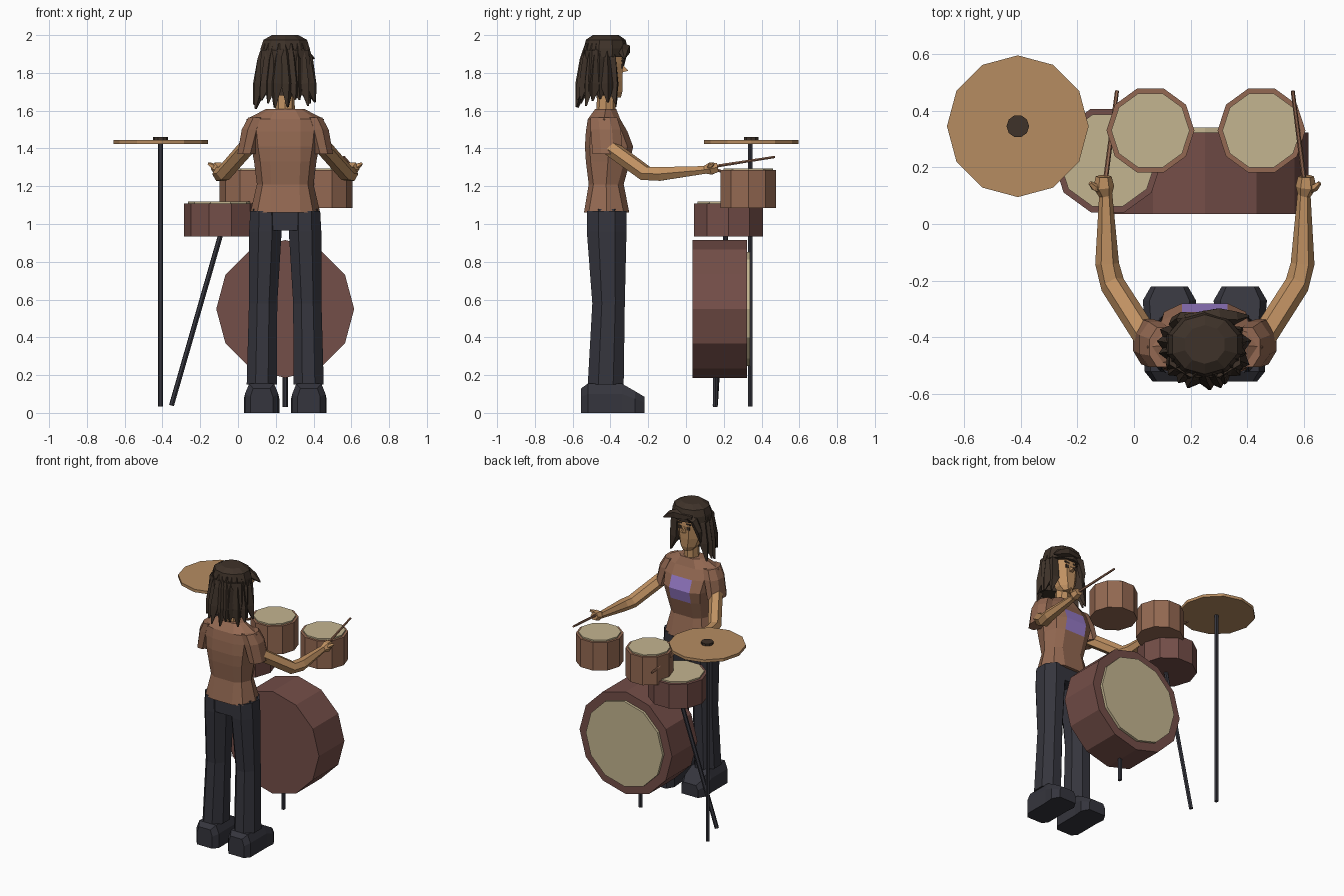
import bpy, bmesh, math, random
from mathutils import Vector

if "Cube" in bpy.data.objects:
    bpy.data.objects.remove(bpy.data.objects["Cube"])

random.seed(4)
CX = 0.25  # centre line of the drummer and bass drum


def material(name, r, g, b):
    m = bpy.data.materials.new(name)
    lin = [((c / 255 + 0.055) / 1.055) ** 2.4 for c in (r, g, b)]
    m.diffuse_color = (*lin, 1)
    m.use_nodes = True
    m.node_tree.nodes["Principled BSDF"].inputs["Base Color"].default_value = m.diffuse_color
    return m


MAROON = material("maroon shell", 116, 78, 72)
BROWN = material("brown", 148, 105, 82)
CREAM = material("cream drum head", 196, 181, 144)
BRASS = material("brass", 182, 140, 97)
SKIN = material("skin", 192, 145, 98)
HAIR = material("dark brown hair", 62, 50, 41)
DARK = material("charcoal cloth", 53, 53, 61)
PURPLE = material("purple print", 150, 122, 198)


def loft(name, rings, mat):
    """Skin a list of equal-length point rings and cap both ends."""
    bm = bmesh.new()
    vs = [[bm.verts.new(p) for p in r] for r in rings]
    n = len(vs[0])
    for a, b in zip(vs, vs[1:]):
        for i in range(n):
            j = (i + 1) % n
            bm.faces.new((a[i], a[j], b[j], b[i]))
    bm.faces.new(vs[0])
    bm.faces.new(vs[-1])
    bmesh.ops.recalc_face_normals(bm, faces=bm.faces)
    me = bpy.data.meshes.new(name)
    bm.to_mesh(me)
    bm.free()
    me.materials.append(mat)
    ob = bpy.data.objects.new(name, me)
    bpy.context.collection.objects.link(ob)
    return ob


def oval(x, y, z, rx, ry, n=8):
    """Horizontal ring with flat sides touching rx and ry."""
    k = 1 / math.cos(math.pi / n)
    return [(x + rx * k * math.cos(math.tau * (i + .5) / n),
             y + ry * k * math.sin(math.tau * (i + .5) / n), z) for i in range(n)]


def tube(name, pts, radii, n, mat):
    """Round tube of n sides along a path, one radius per point."""
    pts = [Vector(p) for p in pts]
    rings = []
    for i, p in enumerate(pts):
        d = (pts[min(i + 1, len(pts) - 1)] - pts[max(i - 1, 0)]).normalized()
        u = d.cross(Vector((0, 0, 1)))
        u = u.normalized() if u.length > 1e-3 else Vector((1, 0, 0))
        v = d.cross(u)
        rings.append([p + radii[i] * (u * math.cos(math.tau * k / n) + v * math.sin(math.tau * k / n))
                      for k in range(n)])
    return loft(name, rings, mat)


def box(name, c, s, mat):
    x, y, z = (v / 2 for v in s)
    return loft(name, [[(c[0] + a * x, c[1] + b * y, c[2] + h * z)
                        for a, b in ((-1, -1), (1, -1), (1, 1), (-1, 1))] for h in (-1, 1)], mat)


# ---- drum kit ----
def drum(name, x, y, z0, z1, r, mat):
    tube(name + "_shell", [(x, y, z0), (x, y, z1)], [r, r], 10, mat)
    tube(name + "_head", [(x, y, z1 - .01), (x, y, z1 + .01)], [r * .89] * 2, 10, CREAM)


drum("left_tom", .058, .33, 1.085, 1.285, .155, BROWN)
drum("right_tom", .45, .33, 1.085, 1.285, .155, BROWN)
drum("snare_drum", -.093, .224, .935, 1.108, .192, MAROON)
tube("bass_drum_shell", [(CX, .035, .55), (CX, .322, .55)], [.365] * 2, 12, MAROON)
tube("bass_drum_head", [(CX, .31, .55), (CX, .34, .55)], [.303] * 2, 12, CREAM)
tube("bass_drum_spur", [(CX, .155, .03), (CX, .155, .25)], [.014] * 2, 6, DARK)
tube("snare_stand", [(-.352, .155, .04), (-.093, .21, .94)], [.014] * 2, 6, DARK)
tube("cymbal_stand", [(-.41, .34, .035), (-.41, .34, 1.43)], [.014] * 2, 6, DARK)
tube("cymbal", [(-.41, .345, 1.424), (-.41, .345, 1.444)], [.25] * 2, 12, BRASS)
tube("cymbal_cap", [(-.41, .345, 1.44), (-.41, .345, 1.46)], [.04] * 2, 10, HAIR)


# ---- shirt, with the print on the central chest faces ----
def torso_ring(z, hw, yb, yf):
    w, m = min(.08, hw * .5), (yb + yf) / 2
    half = [(w, yf), (hw * .8, yf - .03), (hw, m), (hw * .8, yb + .025), (w, yb)]
    return [(CX + x, y, z) for x, y in half] + [(CX - x, y, z) for x, y in reversed(half)]


shirt = loft("shirt", [torso_ring(*r) for r in (
    (1.06, .185, -.54, -.30), (1.21, .15, -.515, -.33), (1.33, .165, -.53, -.297),
    (1.41, .18, -.535, -.28), (1.49, .19, -.53, -.31), (1.555, .205, -.52, -.348),
    (1.61, .10, -.48, -.37))], BROWN)
shirt.data.materials.append(PURPLE)
for f in shirt.data.polygons:
    c = f.center
    if abs(c.x - CX) < .02 and c.y > -.35 and 1.34 < c.z < 1.48:
        f.material_index = 1

# ---- hips, limbs and boots ----
loft("hips", [oval(CX, -.42, 1.08, .17, .10), oval(CX, -.42, .965, .17, .10)], DARK)

for s, side in ((-1, "left"), (1, "right")):
    def P(off, y, z):
        return (CX + s * off, y, z)

    loft(side + "_sleeve", [oval(*P(.150, -.435, 1.565), .045, .07),
                            oval(*P(.175, -.425, 1.50), .055, .08),
                            oval(*P(.205, -.415, 1.37), .048, .08)], BROWN)
    tube(side + "_arm", [P(.20, -.41, 1.41), P(.325, -.215, 1.268), P(.345, -.14, 1.265), P(.35, .12, 1.288)],
         [.045, .044, .042, .022], 6, SKIN)
    tube(side + "_hand", [P(.35, .10, 1.287), P(.357, .13, 1.293), P(.357, .168, 1.30)],
         [.023, .037, .028], 6, SKIN)
    tube(side + "_thumb", [P(.355, .12, 1.29), P(.39, .13, 1.31), P(.405, .145, 1.32)],
         [.018, .014, .008], 5, SKIN)
    tip = 1.355 if s > 0 else 1.19
    tube(side + "_stick", [P(.355, .12, 1.30), P(.31, .47, tip)], [.009, .007], 6, BROWN)

    loft(side + "_leg", [oval(*P(.105, -.42, 1.07), .08, .105), oval(*P(.105, -.42, .96), .086, .105),
                         oval(*P(.117, -.41, .58), .075, .086), oval(*P(.124, -.425, .15), .08, .095)], DARK)
    boot = []
    for y, hw, h in ((-.555, .06, .13), (-.52, .088, .155), (-.34, .088, .155), (-.27, .094, .115), (-.22, .065, .085)):
        boot.append([P(.125 + a * hw, y, b * h) for a, b in
                     ((-1, 0), (1, 0), (1, .65), (.75, 1), (-.75, 1), (-1, .65))])
    loft(side + "_boot", boot, DARK)

    # face details
    box(side + "_eye", P(.032, -.337, 1.835), (.022, .009, .022), HAIR)
    box(side + "_brow", P(.034, -.337, 1.865), (.036, .009, .009), HAIR)

# ---- head ----
tube("neck", [(CX, -.425, 1.57), (CX, -.42, 1.72)], [.052, .048], 8, SKIN)
loft("head", [oval(CX, -.385, 1.67, .035, .04), oval(CX, -.405, 1.70, .06, .068),
              oval(CX, -.42, 1.76, .08, .085), oval(CX, -.425, 1.85, .09, .09),
              oval(CX, -.425, 1.94, .08, .08)], SKIN)
loft("nose", [[(CX - .018, -.345, 1.80), (CX + .018, -.345, 1.80), (CX + .007, -.345, 1.85), (CX - .007, -.345, 1.85)],
              [(CX - .007, -.305, 1.812), (CX + .007, -.305, 1.812), (CX + .004, -.315, 1.822),
               (CX - .004, -.315, 1.822)]], SKIN)
box("mouth", (CX, -.342, 1.755), (.04, .009, .008), BROWN)

# ---- hair: cap, back shell, hanging locks and fringe ----
loft("hair_cap", [oval(CX, -.425, 1.885, .135, .105, 10), oval(CX, -.425, 1.93, .13, .11, 10),
                  oval(CX, -.425, 1.975, .115, .10, 10), oval(CX, -.425, 2.0, .07, .065, 10)], HAIR)
loft("hair_back", [oval(CX, -.465, 1.92, .125, .075), oval(CX, -.475, 1.78, .135, .078),
                   oval(CX, -.49, 1.68, .125, .065)], HAIR)
LOCKS = 15
for i in range(LOCKS):
    a = math.radians(-205 + 230 * i / (LOCKS - 1))
    ca, sa = math.cos(a), math.sin(a)
    tip = random.uniform(1.605, 1.67)
    sway = random.uniform(-.015, .015)
    path = [(CX + r * ca + w, -.435 + q * sa, z) for r, q, w, z in
            ((.095, .075, 0, 1.95), (.115, .095, 0, 1.87), (.125, .115, sway, 1.74), (.155, .145, sway, tip))]
    tube("hair_lock", path, [.025, .034, .037, .006], 4, HAIR)
tube("fringe_right", [(.18, -.335, 1.925), (.30, -.325, 1.925), (.355, -.33, 1.905), (.405, -.325, 1.875)],
     [.02, .034, .026, .004], 5, HAIR)
tube("fringe_left", [(.25, -.335, 1.93), (.17, -.34, 1.905), (.145, -.35, 1.83), (.135, -.36, 1.74)],
     [.02, .03, .024, .004], 5, HAIR)
